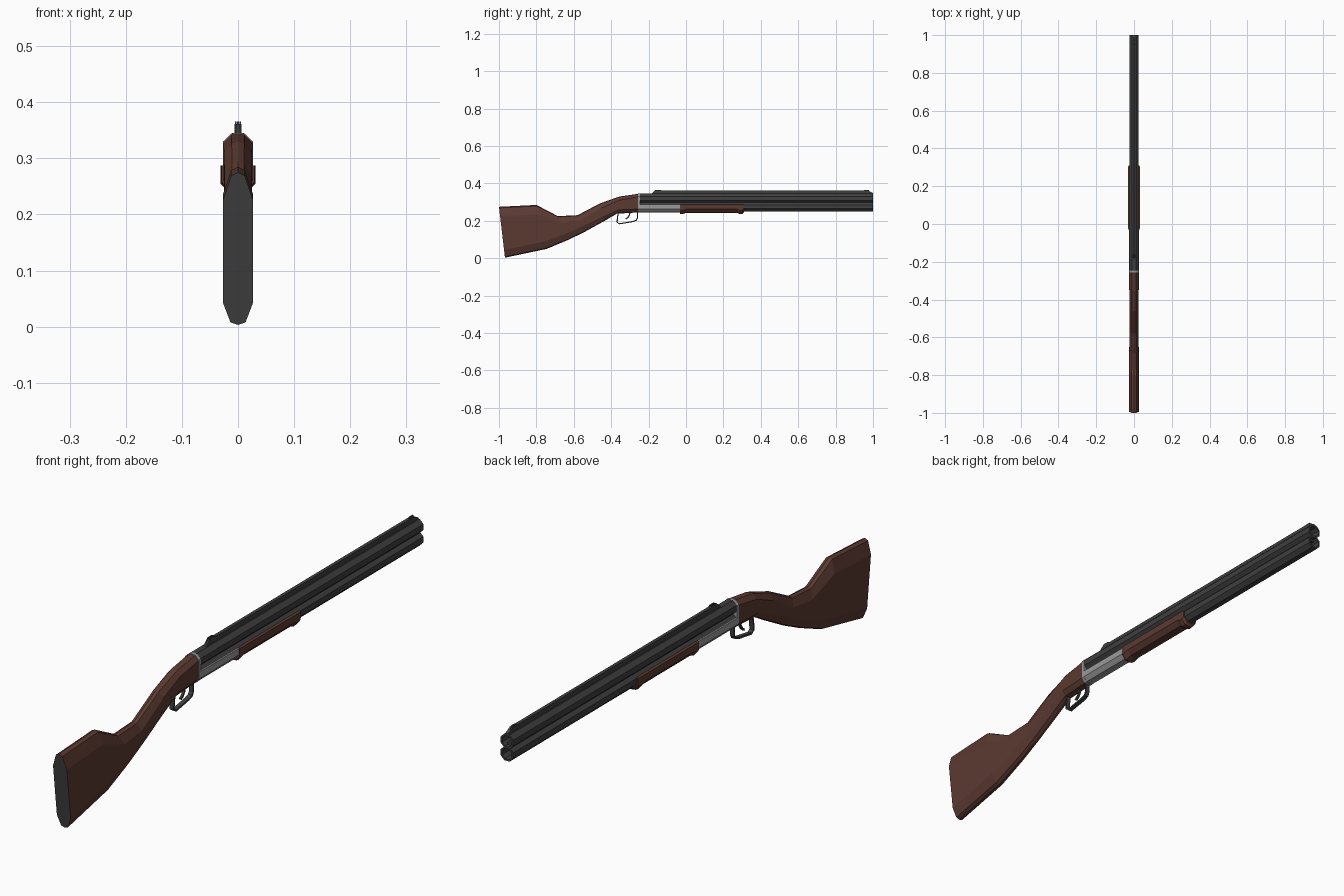
import bpy, bmesh, math
from mathutils import Vector

if "Cube" in bpy.data.objects:
    bpy.data.objects.remove(bpy.data.objects["Cube"])


def material(name, c):
    m = bpy.data.materials.new(name)
    m.diffuse_color = (*c, 1)
    m.use_nodes = True
    m.node_tree.nodes["Principled BSDF"].inputs["Base Color"].default_value = m.diffuse_color
    return m


WOOD = material("walnut brown", (0.105, 0.042, 0.031))
DARK = material("gunmetal", (0.050, 0.050, 0.050))
STEEL = material("receiver steel", (0.32, 0.32, 0.32))


def loft(name, rings, mats, end_mat=0):
    """Skin a list of equal rings, cap both ends; end_mat colours the first cap."""
    bm = bmesh.new()
    vs = [[bm.verts.new(p) for p in r] for r in rings]
    n = len(rings[0])
    for a, b in zip(vs, vs[1:]):
        for i in range(n):
            j = (i + 1) % n
            bm.faces.new((a[i], a[j], b[j], b[i]))
    bm.faces.new(vs[0]).material_index = end_mat
    bm.faces.new(vs[-1])
    bmesh.ops.recalc_face_normals(bm, faces=bm.faces)
    me = bpy.data.meshes.new(name)
    bm.to_mesh(me)
    bm.free()
    for m in mats:
        me.materials.append(m)
    ob = bpy.data.objects.new(name, me)
    bpy.context.collection.objects.link(ob)
    return ob


def section(yt, zt, yb, zb, w, ct, cb):
    """Ten-sided chamfered cross-section between a top and a bottom point."""
    h = zt - zb
    half = [(0, 0), (0.5 * w, 0.12 * cb), (w, cb), (w, h - ct), (0.45 * w, h - 0.12 * ct), (0, h)]
    pts = half + [(-x, z) for x, z in half[-2:0:-1]]
    return [(x, yb + (yt - yb) * z / h, zb + z) for x, z in pts]


def ring(r, y, z, n=8):
    return [(r * math.cos(math.tau * (i + 0.5) / n), y, z + r * math.sin(math.tau * (i + 0.5) / n))
            for i in range(n)]


def box_rings(w, profile):
    """Rings for a bar running along y: (y, bottom, top)."""
    return [[(-w, y, b), (w, y, b), (w, y, t), (-w, y, t)] for y, b, t in profile]


def strip(name, path, w, t, mat):
    """Flat metal strip following a (y, z) path."""
    rings = []
    for i, p in enumerate(path):
        a, b = path[max(i - 1, 0)], path[min(i + 1, len(path) - 1)]
        d = Vector((b[0] - a[0], b[1] - a[1])).normalized() * t / 2
        rings.append([(s * w, p[0] - k * d.y, p[1] + k * d.x)
                      for s, k in ((-1, -1), (1, -1), (1, 1), (-1, 1))])
    return loft(name, rings, [mat])


# Shoulder stock with dark butt face
loft("stock", [section(*s) for s in (
    (-1.00, .275, -.968, .003, .027, .050, .040),
    (-.80, .285, -.745, .050, .027, .050, .040),
    (-.685, .225, -.63, .098, .025, .035, .032),
    (-.58, .230, -.545, .139, .023, .030, .030),
    (-.46, .293, -.435, .200, .024, .025, .025),
    (-.355, .330, -.37, .238, .025, .020, .020),
    (-.257, .344, -.257, .245, .026, .016, .018))], [WOOD, DARK], 1)

# Receiver: breech plate and lower body
loft("breech_plate", [section(y, .346, y, .244, .0268, .016, .018) for y in (-.257, -.246)], [STEEL])
loft("receiver", [section(y, .290, y, .245, .0268, .004, .018) for y in (-.250, -.012)], [STEEL])

# Two stacked octagonal barrels with open bores
for name, z in (("upper_barrel", .320), ("lower_barrel", .2755)):
    loft(name, [ring(.0268, -.248, z), ring(.0268, 1, z), ring(.020, 1, z), ring(.020, .85, z)], [DARK])
loft("barrel_joint", box_rings(.008, [(-.248, .285, .31), (.985, .285, .31)]), [DARK])

# Top rib, with rear notch blades and front blade
loft("rib", box_rings(.006, [(-.185, .340, .346), (-.160, .340, .361),
                             (.975, .340, .361), (1, .340, .348)]), [DARK])
for side in (-1, 1):
    ob = loft("rear_sight", box_rings(.0015, [(-.180, .345, .350), (-.162, .345, .366),
                                             (-.140, .345, .366), (-.130, .345, .361)]), [DARK])
    ob.location.x = side * .0042
loft("front_sight", box_rings(.0015, [(.945, .355, .360), (.955, .355, .366),
                                      (.975, .355, .366), (.985, .350, .355)]), [DARK])

# Wooden fore-end with a lip at each end
loft("fore_end", [section(y, .290, y, b, w, .003, .02) for y, b, w in (
    (-.032, .238, .029), (-.022, .235, .031), (.0, .242, .031),
    (.275, .242, .031), (.288, .235, .031), (.302, .237, .031), (.310, .246, .029))], [WOOD])

# Trigger guard and trigger
strip("trigger_guard", [(-.362, .244), (-.367, .215), (-.368, .193), (-.356, .184),
                        (-.285, .196), (-.266, .203), (-.260, .214), (-.260, .248)], .008, .006, DARK)
strip("trigger", [(-.300, .250), (-.302, .232), (-.310, .219), (-.322, .210)], .004, .007, DARK)
